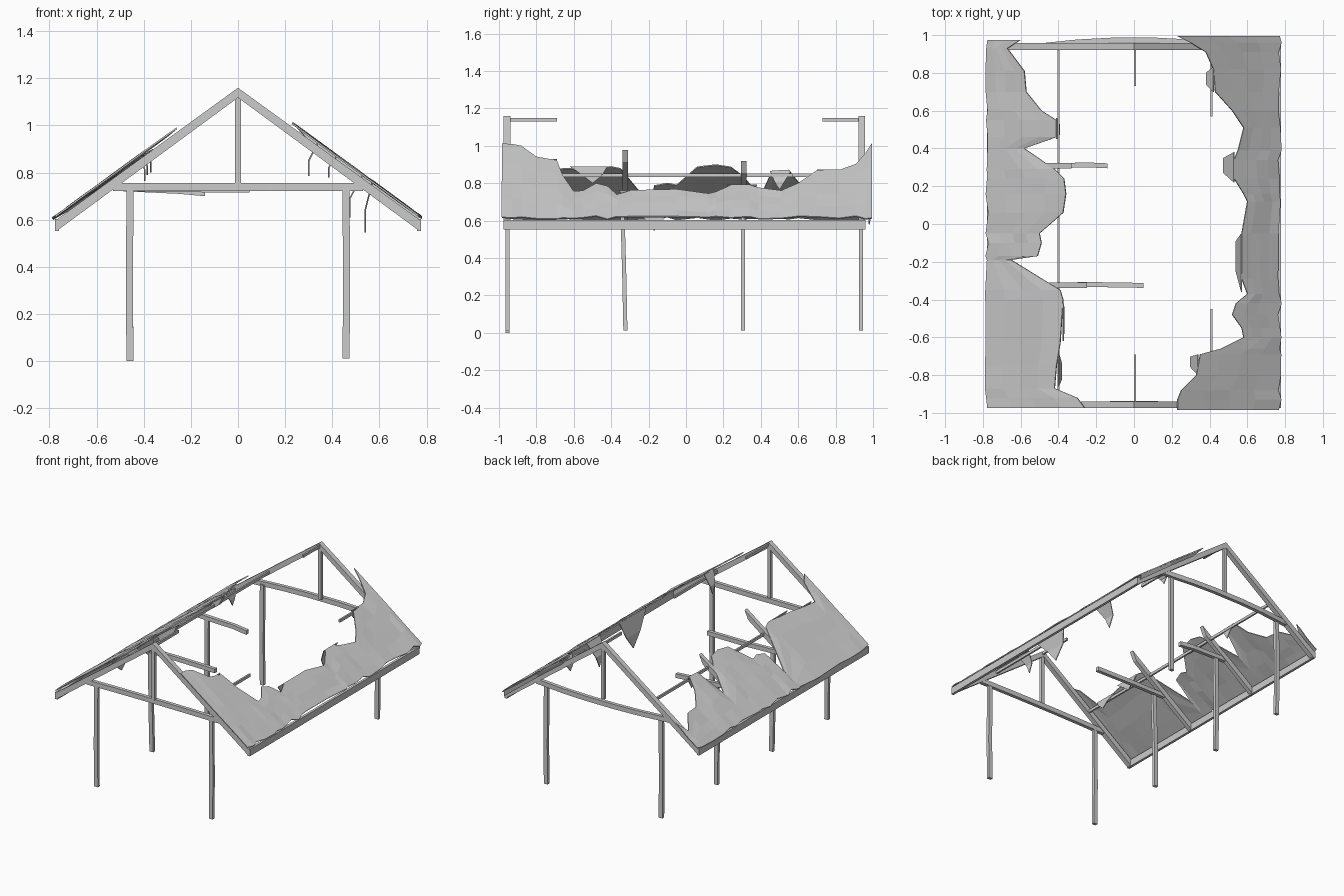
import bpy, random
from mathutils import Vector

if "Cube" in bpy.data.objects:
    bpy.data.objects.remove(bpy.data.objects["Cube"])
random.seed(4)


def mesh_object(name, verts, faces):
    me = bpy.data.meshes.new(name)
    me.from_pydata(verts, [], faces)
    me.validate()
    ob = bpy.data.objects.new(name, me)
    bpy.context.collection.objects.link(ob)
    return ob


def beam(name, points, w, d, side):
    """Square timber swept along points; w runs along 'side', d across it."""
    pts = [Vector(p) for p in points]
    axis = (pts[-1] - pts[0]).normalized()
    s = Vector(side).normalized()
    t = axis.cross(s).normalized()
    verts, faces = [], []
    for p in pts:
        verts += [p + s * a * w / 2 + t * b * d / 2
                  for a, b in ((-1, -1), (1, -1), (1, 1), (-1, 1))]
    for i in range(len(pts) - 1):
        for j in range(4):
            k = (j + 1) % 4
            faces.append((4 * i + j, 4 * i + k, 4 * i + 4 + k, 4 * i + 4 + j))
    n = len(verts)
    faces += [(3, 2, 1, 0), (n - 4, n - 3, n - 2, n - 1)]
    return mesh_object(name, verts, faces)


def rafter(name, side, y, w, x_top=0.0):
    """Sloping timber with plumb-cut ends, from the eave up to x_top."""
    top = lambda x: 1.16 - 0.727 * x
    prof = [(0.77, top(0.77)), (x_top, top(x_top)),
            (x_top + (0.03 if x_top else 0), top(x_top) - (0.065 if x_top else 0.042)), (0.77, 0.552)]
    verts = [(side * x, y + e * w / 2, z) for e in (-1, 1) for x, z in prof]
    faces = [(0, 1, 2, 3), (7, 6, 5, 4)]
    faces += [(i, i + 4, (i + 1) % 4 + 4, (i + 1) % 4) for i in range(4)]
    return mesh_object(name, verts, faces)


def thicken(ob, t=0.007):
    m = ob.modifiers.new("thickness", 'SOLIDIFY')
    m.thickness = t
    m.offset = 0
    return ob


def roof_z(x):
    return 1.177 - 0.728 * abs(x)


def roof_sheet(name, side, edge, eave, sag):
    """Torn roof covering: rows run from the eave to the ragged inner edge."""
    cols, verts, faces = 4, [], []
    for x_in, y in edge:
        x_out = eave + random.uniform(-0.012, 0.008)
        mid = max(0, 1 - (y / 0.9) ** 2)
        for c in range(cols + 1):
            f = c / cols
            x = x_out + (x_in - x_out) * f
            z = roof_z(x) - sag * mid * f + random.uniform(-0.004, 0.004)
            verts.append((side * x, y, z))
    for r in range(len(edge) - 1):
        for c in range(cols):
            a = r * (cols + 1) + c
            q = (a, a + 1, a + cols + 2, a + cols + 1)
            faces.append(q if side < 0 else q[::-1])
    return thicken(mesh_object(name, verts, faces))


# posts: four on the left, only the corner pair left on the right
for i, y in enumerate((-0.955, -0.33, 0.305, 0.935)):
    lean = -0.012 if i == 1 else 0
    for side in ((-1, 1) if i in (0, 3) else (-1,)):
        x = 0.458 * side
        z0 = 0.0 if (i == 0 and side < 0) else 0.012
        beam("post", [(x, y - lean / 2, z0), (x + 0.003 * side, y, 0.3),
                      (x, y + lean, 0.735)], 0.03, 0.022, (1, 0, 0))

# gable trusses
for label, y, bow in (("front", -0.957, 0.006), ("back", 0.94, 0.035)):
    for side in (-1, 1):
        rafter(label + "_rafter", side, y, 0.036)
    beam(label + "_king_post", [(0, y, 0.75), (0, y, 1.13)], 0.025, 0.022, (1, 0, 0))
    xs = [-0.53, -0.3, -0.12, 0.12, 0.3, 0.53]
    beam(label + "_tie_beam",
         [(x, y + bow * (1 - (x / 0.53) ** 2), 0.738) for x in xs], 0.026, 0.034, (0, 1, 0))

# broken inner trusses on the left
for y, tie_end, raft_end, drop in ((-0.325, 0.05, 0.25, 0.005), (0.308, -0.14, 0.33, 0.02)):
    rafter("broken_rafter", -1, y, 0.03, raft_end)
    beam("broken_tie_beam", [(-0.53, y - 0.003, 0.738), (-0.25, y + 0.005, 0.735 - drop / 2),
                             (tie_end, y, 0.735 - drop)], 0.026, 0.03, (0, 1, 0))

# ridge stubs and purlins
for name, x, z, y0, y1 in (("ridge_stub", 0.005, 1.14, -0.97, -0.69),
                           ("ridge_stub", 0.005, 1.14, 0.73, 0.95),
                           ("left_purlin", -0.40, 0.842, -0.95, 0.93),
                           ("right_purlin_stub", 0.41, 0.842, -0.95, -0.45),
                           ("right_purlin_stub", 0.41, 0.842, 0.57, 0.93)):
    beam(name, [(x, y0, z), (x, y1, z)], 0.012, 0.02, (1, 0, 0))

# eave boards
for side in (-1, 1):
    beam("eave_board", [(0.768 * side, -0.975, 0.578), (0.768 * side, 0.96, 0.578)],
         0.018, 0.05, (1, 0, 0))

# torn roof coverings (distance from centre, y)
right_edge = [(.23, -.985), (.23, -.93), (.25, -.88), (.33, -.80), (.35, -.69), (.46, -.66),
              (.58, -.60), (.57, -.55), (.52, -.48), (.54, -.42), (.60, -.37), (.57, -.29),
              (.57, -.05), (.60, .12), (.58, .16), (.53, .24), (.53, .34), (.55, .39), (.58, .51),
              (.52, .60), (.43, .70), (.42, .82), (.38, .91), (.30, .96), (.23, .995)]
left_edge = [(.26, -.975), (.30, -.92), (.42, -.87), (.41, -.75), (.39, -.63), (.375, -.40),
             (.39, -.35), (.65, -.19), (.51, -.17), (.49, -.10), (.50, -.05), (.375, .06),
             (.36, .16), (.37, .24), (.42, .29), (.58, .40), (.41, .46), (.41, .55), (.49, .60),
             (.57, .70), (.58, .81), (.67, .93), (.60, .975)]
roof_sheet("right_roof_sheet", 1, right_edge, 0.772, 0.0)
roof_sheet("left_roof_sheet", -1, left_edge, 0.78, 0.02)

# drooping flaps: torn edge x, y range, lower edge x, tip y, tip z
for x, y0, y1, xb, yt, zt in ((.57, -.36, -.05, .54, -.17, .545), (.53, .22, .38, .475, .31, .61),
                              (.42, .70, .83, .385, .77, .78), (.34, -.80, -.69, .30, -.73, .785),
                              (-.41, .45, .56, -.395, .50, .765),
                              (-.40, -.86, -.68, -.385, -.78, .79),
                              (-.375, -.62, -.42, -.37, -.50, .80)):
    z = roof_z(x) - (0.015 if x < 0 else 0)
    zm = z * 0.45 + zt * 0.55
    w = (y1 - y0) * 0.25
    thicken(mesh_object("hanging_flap",
            [(x, y0, z), (x, y1, z), (xb, yt + w, zm), (xb, yt, zt), (xb, yt - w, zm)],
            [(0, 1, 2, 4), (4, 2, 3)]), 0.006)

# folded sheet hanging over the back end of the right slope
thicken(mesh_object("back_sheet_fold",
        [(.24, .99, roof_z(.24)), (.50, .985, roof_z(.5)), (.765, .985, roof_z(.765)),
         (.765, .98, .58), (.50, .975, .785), (.30, .975, .935)],
        [(0, 1, 4, 5), (1, 2, 3, 4)]), 0.006)
